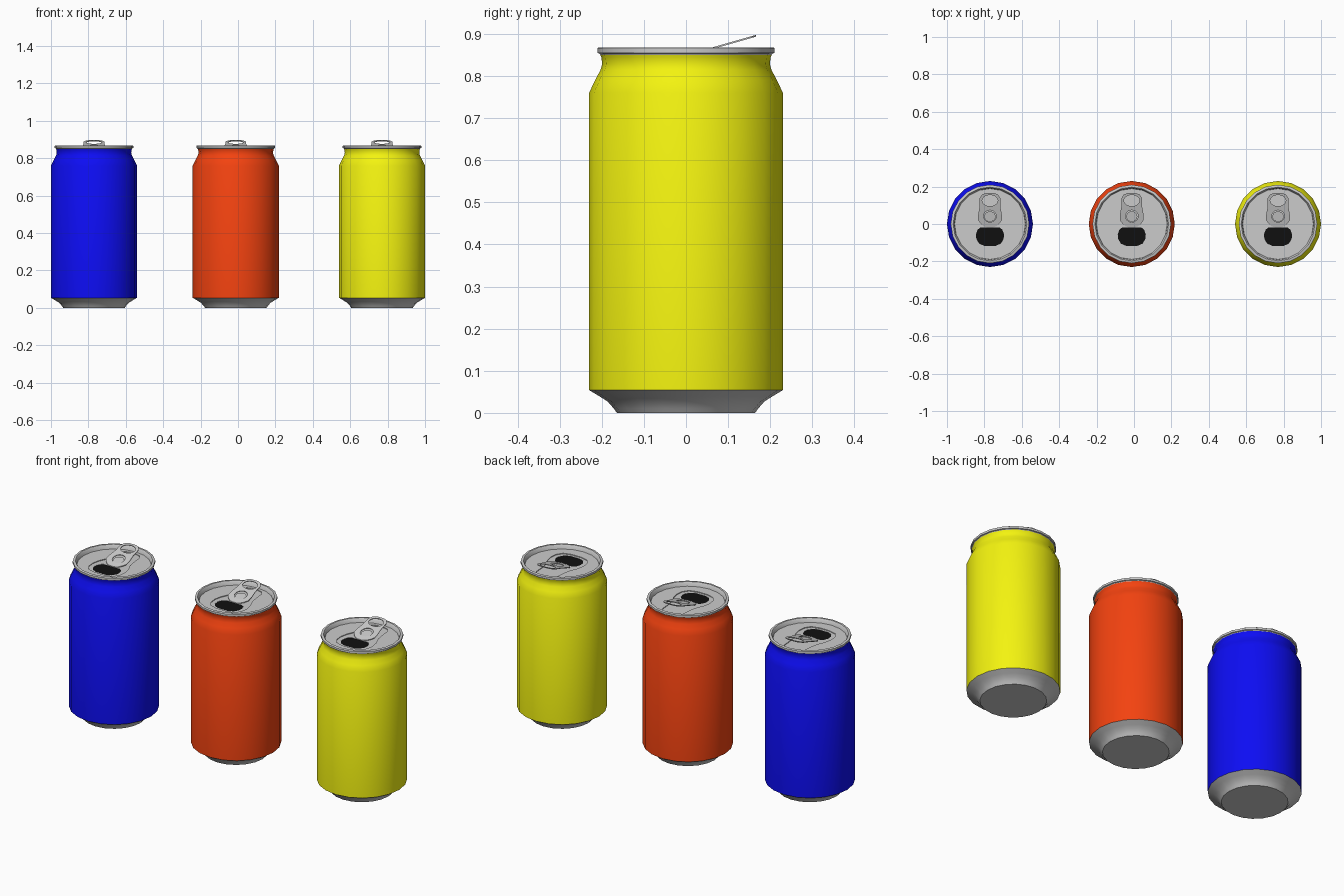
import bpy, bmesh, math

if "Cube" in bpy.data.objects:
    bpy.data.objects.remove(bpy.data.objects["Cube"])

SIDES = 20


def material(name, rgb):
    mat = bpy.data.materials.new(name)
    mat.diffuse_color = (*rgb, 1)
    mat.use_nodes = True
    mat.node_tree.nodes["Principled BSDF"].inputs["Base Color"].default_value = mat.diffuse_color
    return mat


def finish(obj, name, x, mat):
    obj.name = name
    obj.location.x = x
    if mat:
        obj.data.materials.append(mat)
    bpy.ops.object.select_all(action='DESELECT')
    obj.select_set(True)
    bpy.context.view_layer.objects.active = obj
    bpy.ops.object.shade_smooth_by_angle(angle=math.radians(35))
    return obj


def lathe(name, profile, x, mat=None, closed=False):
    """Spin a (radius, z) profile around z."""
    bm = bmesh.new()
    verts = [bm.verts.new((r, 0, z)) for r, z in profile]
    edges = [bm.edges.new(p) for p in zip(verts, verts[1:])]
    if closed:
        edges.append(bm.edges.new((verts[-1], verts[0])))
    bmesh.ops.spin(bm, geom=verts + edges, cent=(0, 0, 0), axis=(0, 0, 1),
                   angle=math.tau, steps=SIDES, use_merge=True)
    bmesh.ops.remove_doubles(bm, verts=bm.verts, dist=1e-5)
    bmesh.ops.recalc_face_normals(bm, faces=bm.faces)
    mesh = bpy.data.meshes.new(name)
    bm.to_mesh(mesh)
    bm.free()
    obj = bpy.data.objects.new(name, mesh)
    bpy.context.collection.objects.link(obj)
    return finish(obj, name, x, mat)


def ellipse(rx, ry, cy=0, n=20):
    return [(rx * math.cos(math.tau * i / n), cy + ry * math.sin(math.tau * i / n))
            for i in range(n)]


def mirrored(half):
    """Close a right-hand half outline by mirroring it in x."""
    return half + [(-x, y) for x, y in reversed(half)]


def plate(name, loops, x, z, thick, mat=None, slope=0):
    """Flat plate from an outline plus hole loops, with its top at z."""
    curve = bpy.data.curves.new(name, 'CURVE')
    curve.dimensions = '2D'
    curve.fill_mode = 'BOTH'
    curve.extrude = thick / 2
    for loop in loops:
        sp = curve.splines.new('POLY')
        sp.points.add(len(loop) - 1)
        for p, (px, py) in zip(sp.points, loop):
            p.co = (px, py, 0, 1)
        sp.use_cyclic_u = True
    obj = bpy.data.objects.new(name, curve)
    bpy.context.collection.objects.link(obj)
    bpy.ops.object.select_all(action='DESELECT')
    obj.select_set(True)
    bpy.context.view_layer.objects.active = obj
    bpy.ops.object.convert(target='MESH')
    obj = bpy.context.view_layer.objects.active
    for v in obj.data.vertices:
        v.co.z += z - thick / 2 + slope * v.co.y
    return finish(obj, name, x, mat)


# Profiles (radius, z)
BASE = [(0, 0), (0.164, 0), (0.172, 0.011), (0.186, 0.027), (0.205, 0.039), (0.23, 0.054)]
BODY = [(0.23, 0.054), (0.23, 0.76), (0.216, 0.79), (0.203, 0.814), (0.199, 0.828),
        (0.201, 0.844), (0.205, 0.855)]
RIM = [(0.205, 0.853), (0.210, 0.855), (0.210, 0.866), (0.207, 0.868), (0.197, 0.868),
       (0.192, 0.862), (0.188, 0.838), (0.196, 0.838)]

# Outlines seen from above
PANEL = mirrored([(0.02, 0.17), (0.045, 0.162), (0.06, 0.14), (0.064, 0.09), (0.072, 0.04),
                  (0.092, -0.005), (0.1, -0.045), (0.096, -0.085), (0.075, -0.117),
                  (0.03, -0.13)])
OPENING = mirrored([(0.05, -0.018), (0.066, -0.03), (0.075, -0.055), (0.073, -0.08),
                    (0.058, -0.105), (0.03, -0.117)])
TAB = mirrored([(0.02, 0.166), (0.042, 0.158), (0.055, 0.138), (0.056, 0.09), (0.063, 0.05),
                (0.063, 0.02), (0.05, 0.002), (0.034, -0.012), (0.015, -0.019)])
FINGER_HOLE = ellipse(0.042, 0.03, 0.125)
TONGUE_SLOT = ellipse(0.034, 0.032, 0.042)
TONGUE = ellipse(0.030, 0.028, 0.040)

black = material("black", (0.005, 0.005, 0.005))
cans = [("blue", -0.77, (0.004, 0.004, 0.9)),
        ("orange", -0.012, (0.9, 0.055, 0.005)),
        ("yellow", 0.77, (0.9, 0.9, 0.005))]

for label, x, rgb in cans:
    # Shell
    lathe(label + "_can_base", BASE, x)
    lathe(label + "_can_body", BODY, x, material(label, rgb))
    lathe(label + "_can_rim", RIM, x, closed=True)
    # Lid with sunken panel and drinking hole
    plate(label + "_can_lid", [ellipse(0.19, 0.19), PANEL], x, 0.845, 0.006)
    plate(label + "_can_lid_panel", [PANEL, OPENING], x, 0.841, 0.003)
    plate(label + "_can_opening", [OPENING], x, 0.840, 0.002, black)
    # Lifted pull tab with rivet tongue
    plate(label + "_can_pull_tab", [TAB, FINGER_HOLE, TONGUE_SLOT], x, 0.850, 0.004, slope=0.285)
    plate(label + "_can_tab_tongue", [TONGUE], x, 0.848, 0.004, slope=0.2)
